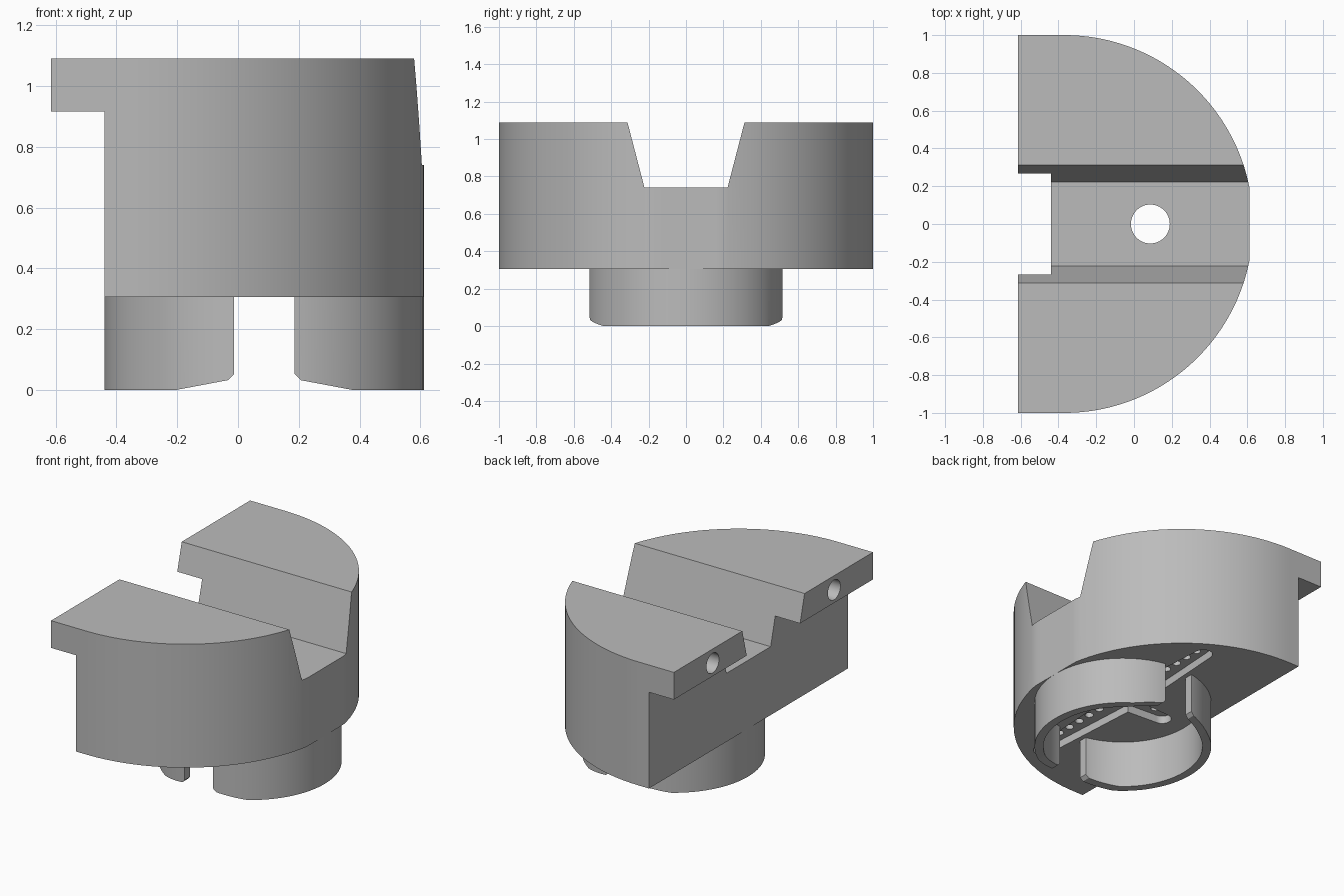
import bpy, bmesh
from math import sin, cos, pi, radians
from mathutils import Vector

cube = bpy.data.objects.get("Cube")
if cube:
    bpy.data.objects.remove(cube, do_unlink=True)

grey = bpy.data.materials.new("plain_grey")
grey.use_nodes = True
GREY = (0.5, 0.5, 0.5, 1)
grey.diffuse_color = GREY
grey.node_tree.nodes["Principled BSDF"].inputs["Base Color"].default_value = GREY

# Main levels and the shared axis of collar and bore
AXIS, BASE, FLOOR, TOP = 0.0865, 0.305, 0.74, 1.09
BACK, LIP, NOSE = -0.44, -0.615, 0.6125


def make(name, shapes):
    """Object from prisms, each a (points, extrusion) pair."""
    bm = bmesh.new()
    for points, push in shapes:
        face = bm.faces.new([bm.verts.new(p) for p in points])
        out = bmesh.ops.extrude_face_region(bm, geom=[face])
        moved = [v for v in out["geom"] if isinstance(v, bmesh.types.BMVert)]
        bmesh.ops.translate(bm, verts=moved, vec=push)
    bmesh.ops.recalc_face_normals(bm, faces=bm.faces)
    mesh = bpy.data.meshes.new(name)
    bm.to_mesh(mesh)
    bm.free()
    mesh.materials.append(grey)
    obj = bpy.data.objects.new(name, mesh)
    bpy.context.collection.objects.link(obj)
    return obj


def arc(x, y, r, start=0, end=360, n=48):
    return [(x + r * cos(radians(start + (end - start) * i / n)),
             y + r * sin(radians(start + (end - start) * i / n))) for i in range(n + 1)]


def upright(points, low, high):
    return [(x, y, low) for x, y in points], Vector((0, 0, high - low))


def disc(x, y, r, low, high, n=48):
    return upright(arc(x, y, r, n=n)[:-1], low, high)


def cut(target, shapes):
    tool = make("cutter", shapes)
    tool.hide_render = True
    mod = target.modifiers.new("cut", "BOOLEAN")
    mod.operation, mod.solver, mod.object = "DIFFERENCE", "EXACT", tool
    bpy.context.view_layer.objects.active = target
    bpy.ops.object.modifier_apply(modifier=mod.name)
    bpy.data.objects.remove(tool, do_unlink=True)


def arm(length, root, tip, direction):
    """Tapered arm with a rounded tip, turned about the axis."""
    pts = [(0, -root)] + arc(length - tip, 0, tip, -90, 90, 16) + [(0, root)]
    c, s = cos(direction), sin(direction)
    return upright([(AXIS + c * x - s * y, s * x + c * y) for x, y in pts], 0.2, 0.355)


# Body: D-shaped block with a flattened nose
plan = [(min(x, NOSE), y) for x, y in arc(-0.37, 0, 1, -90, 90, 96)]
body = make("body", [upright([(LIP, -1)] + plan + [(LIP, 1)], BASE, TOP)])

# Step under the overhanging lip
cut(body, [upright([(-1, -2), (BACK, -2), (BACK, 2), (-1, 2)], 0, 0.917)])

# Tapered channel across the top
channel = [(-0.222, FLOOR), (0.222, FLOOR), (0.339, 1.19), (-0.339, 1.19)]
cut(body, [([(-1, y, z) for y, z in channel], Vector((2, 0, 0)))])

# Cross-shaped recess in the underside
for k in range(4):
    cut(body, [arm(0.36, 0.075, 0.055, k * pi / 2) if k % 2 == 0
               else arm(0.8, 0.1, 0.055, k * pi / 2)])

# Vertical bore
cut(body, [disc(AXIS, 0, 0.103, 0.1, 1.3)])

# Rows of small pilot holes in the recess
spots = [(AXIS, side * (0.22 + 0.092 * i)) for side in (-1, 1) for i in range(6)]
spots += [(AXIS - 0.25, 0), (AXIS + 0.25, 0)]
cut(body, [disc(x, y, 0.026, 0.33, 0.5, 16) for x, y in spots])

# Screw holes in the lip
cut(body, [([(-0.8, y, z) for y, z in arc(side * 0.61, 1.0, 0.063, n=32)[:-1]],
            Vector((0.6, 0, 0))) for side in (-1, 1)])

# Collar: thin ring with two gaps and relieved lower edges
collar = make("collar", [disc(AXIS, 0, 0.526, 0, BASE, 96)])
cut(collar, [disc(AXIS, 0, 0.474, -0.1, 0.5, 96)])
half = [(0.29, 0), (0.12, 0.032), (0.1, 0.052), (0.1, 0.5)]
gap = [(-x, z) for x, z in half] + [(x, z) for x, z in reversed(half)]
gap += [(0.29, -0.1), (-0.29, -0.1)]
cut(collar, [([(AXIS + x, -1, z) for x, z in gap], Vector((0, 2, 0)))])

# Smooth curved walls, crisp edges
for obj in (body, collar):
    bpy.ops.object.select_all(action="DESELECT")
    obj.select_set(True)
    bpy.context.view_layer.objects.active = obj
    bpy.ops.object.shade_smooth_by_angle(angle=radians(25))
